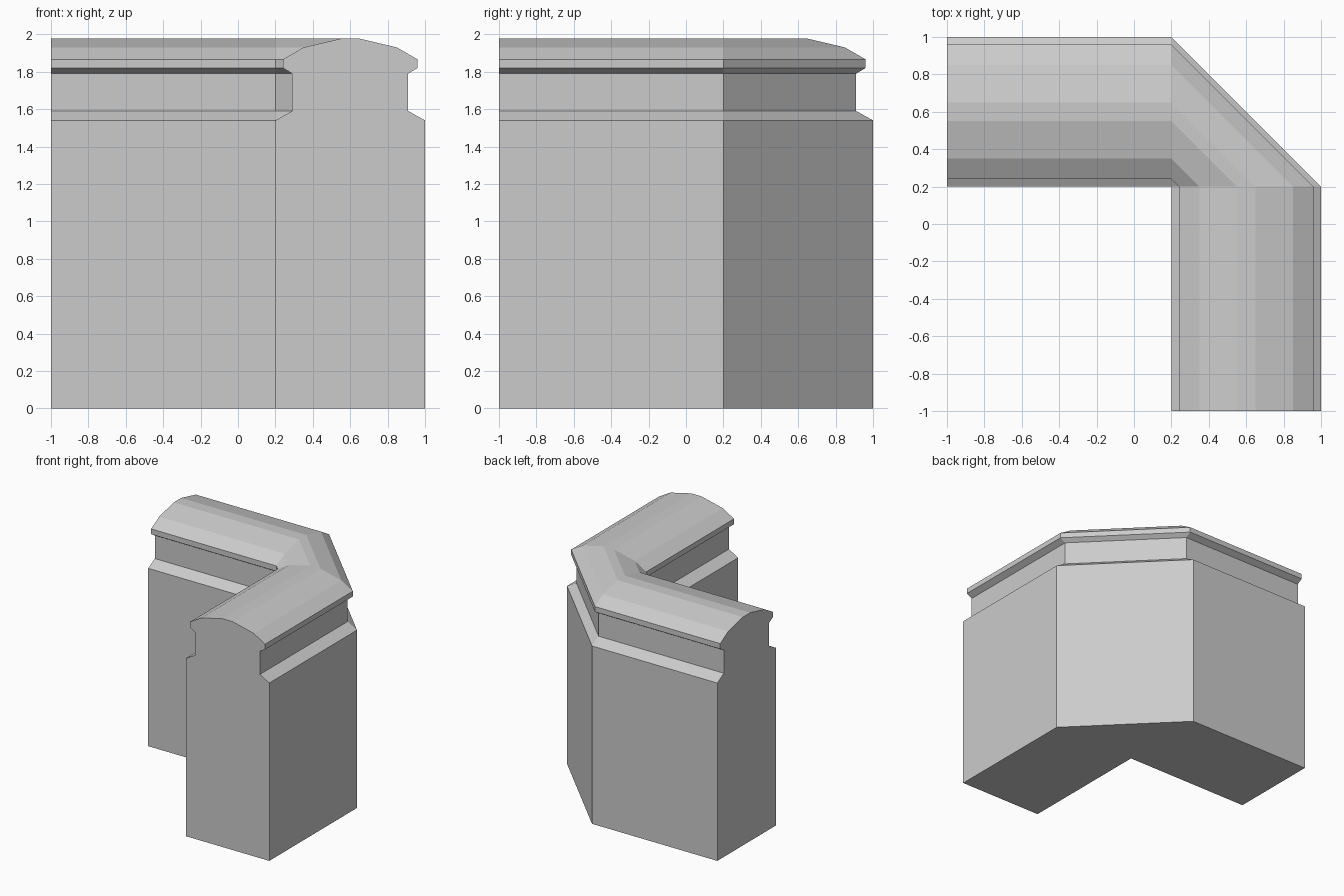
import bpy, bmesh

if "Cube" in bpy.data.objects:
    bpy.data.objects.remove(bpy.data.objects["Cube"])

# Half profile of the wall: (distance from wall centreline, height)
HALF = [(0.40, 0.0), (0.40, 1.54), (0.31, 1.59), (0.31, 1.79), (0.36, 1.82),
        (0.36, 1.866), (0.25, 1.93), (0.05, 1.977)]
CENTRE = 0.6
profile = [(CENTRE + d, z) for d, z in HALF] + [(CENTRE - d, z) for d, z in reversed(HALF)]

# Stations along the L: left end, two sides of the chamfered corner, front end
stations = [lambda v, z: (-1.0, v, z),
            lambda v, z: (0.2, v, z),
            lambda v, z: (v, 0.2, z),
            lambda v, z: (v, -1.0, z)]

bm = bmesh.new()
rings = [[bm.verts.new(place(v, z)) for v, z in profile] for place in stations]

# Skin between stations (closed profile, so the underside is included)
n = len(profile)
for a, b in zip(rings, rings[1:]):
    for i in range(n):
        j = (i + 1) % n
        bm.faces.new((a[i], a[j], b[j], b[i]))

# End caps
bm.faces.new(rings[0])
bm.faces.new(list(reversed(rings[-1])))

# Inner corner collapses to a single vertical edge
bmesh.ops.remove_doubles(bm, verts=bm.verts, dist=0.0005)
bmesh.ops.dissolve_degenerate(bm, edges=bm.edges, dist=0.0005)
bmesh.ops.recalc_face_normals(bm, faces=bm.faces)

mesh = bpy.data.meshes.new("corner_wall")
bm.to_mesh(mesh)
bm.free()
wall = bpy.data.objects.new("corner_wall", mesh)
bpy.context.collection.objects.link(wall)
